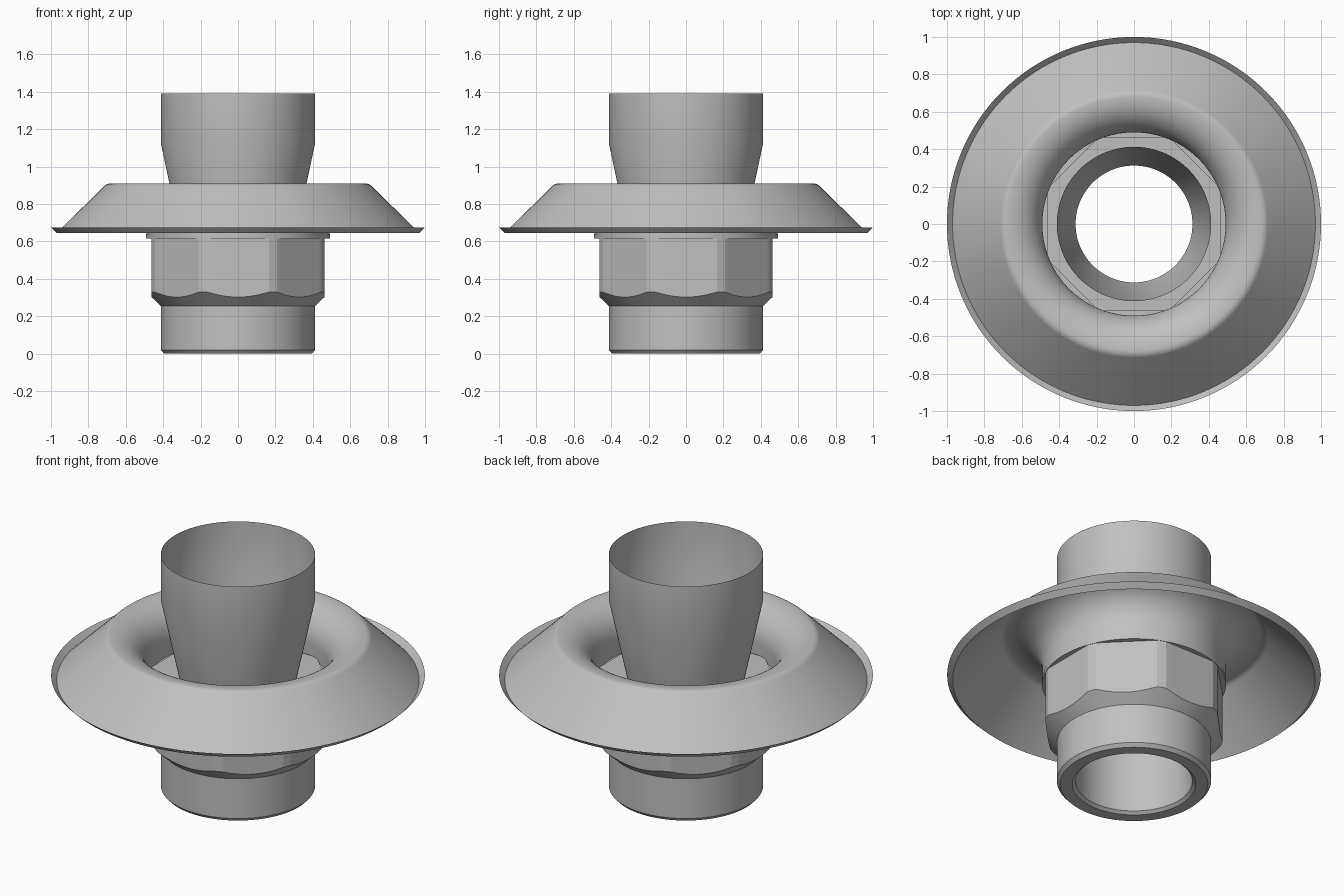
import bpy, bmesh
from math import sin, cos, pi, radians

if "Cube" in bpy.data.objects:
    bpy.data.objects.remove(bpy.data.objects["Cube"], do_unlink=True)

SEGMENTS = 128
BORE = 0.3125      # through-hole radius
TUBE = 0.4125      # outer radius of both tube ends
FLAT = 0.4625      # half the width across the nut flats
ROUND = 0.49       # radius that trims the nut corners

steel = bpy.data.materials.new("grey_steel")
steel.use_nodes = True
colour = (0.53, 0.53, 0.53, 1)
steel.diffuse_color = colour
steel.node_tree.nodes["Principled BSDF"].inputs["Base Color"].default_value = colour


def lathe(name, profile, closed=False):
    """Spin a profile about z; profile(angle) returns (radius, height) points."""
    bm = bmesh.new()
    columns = []
    for s in range(SEGMENTS):
        a = 2 * pi * s / SEGMENTS
        columns.append([bm.verts.new((r * cos(a), r * sin(a), z)) for r, z in profile(a)])
    count = len(columns[0])
    for s, here in enumerate(columns):
        after = columns[(s + 1) % SEGMENTS]
        for i in range(count if closed else count - 1):
            j = (i + 1) % count
            bm.faces.new((here[i], after[i], after[j], here[j]))
    mesh = bpy.data.meshes.new(name)
    bm.to_mesh(mesh)
    bm.free()
    mesh.materials.append(steel)
    obj = bpy.data.objects.new(name, mesh)
    bpy.context.collection.objects.link(obj)
    bpy.ops.object.select_all(action='DESELECT')
    obj.select_set(True)
    bpy.context.view_layer.objects.active = obj
    bpy.ops.object.shade_smooth_by_angle(angle=radians(15))
    return obj


def arc(cx, cz, radius, start, end, steps):
    angles = [radians(start + (end - start) * i / steps) for i in range(steps + 1)]
    return [(cx + radius * cos(a), cz + radius * sin(a)) for a in angles]


# Lower spigot with chamfered mouth and bore
spigot = [(BORE, 0.66), (BORE, 0.015), (0.33, 0), (0.395, 0), (TUBE, 0.02), (TUBE, 0.262)]
lathe("lower_spigot", lambda a: spigot)


# Eight-sided nut, corners rounded and lower edge cut by a cone
def nut_profile(a):
    off_centre = (a + pi / 8) % (pi / 4) - pi / 8
    r = min(FLAT / cos(off_centre), ROUND)
    return [(TUBE, 0.255), (r, 0.255 + 0.95 * (r - TUBE)), (r, 0.655), (BORE, 0.655)]


lathe("octagonal_nut", nut_profile)

# Thin washer above the nut flats
washer = [(0.44, 0.615), (0.492, 0.615), (0.492, 0.64), (0.44, 0.64)]
lathe("washer", lambda a: washer, closed=True)

# Sheet flange: upturned lip, cone, rounded crest and inner funnel
flange = [(1.0, 0.675), (0.97, 0.645)]
flange += arc(0.68, 0.86, 0.05, 44, 90, 8)
flange += arc(0.68, 0.72, 0.19, 90, 180, 20)[1:]
flange += [(ROUND, 0.63)]
lathe("flange", lambda a: flange)

# Thin flared cup on top
cup = [(BORE, 0.655), (TUBE, 1.125), (TUBE, 1.39)]
lathe("flared_cup", lambda a: cup)
